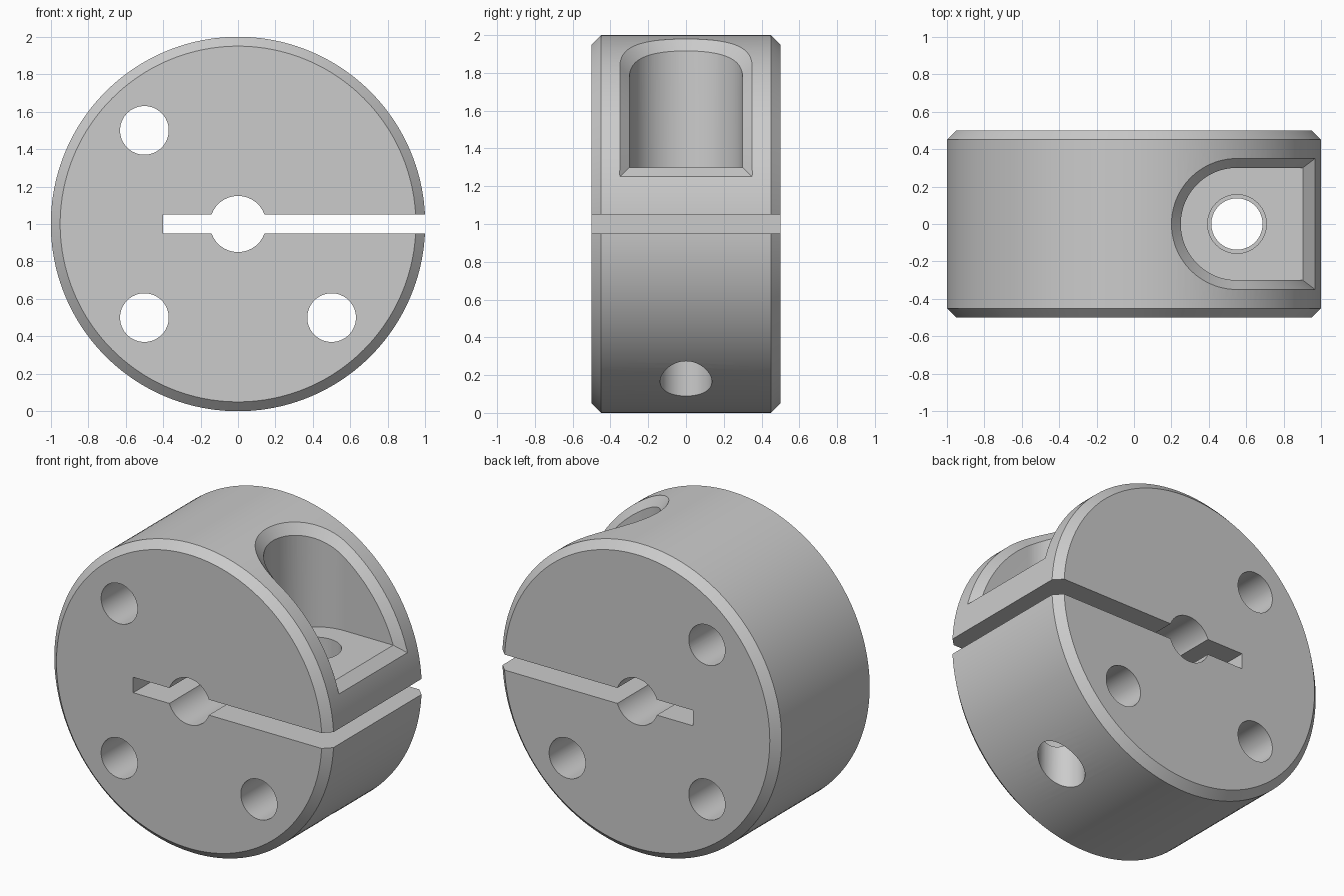
import bpy, bmesh, math
from mathutils import Matrix, Vector

cube = bpy.data.objects.get("Cube")
if cube:
    bpy.data.objects.remove(cube, do_unlink=True)

grey = bpy.data.materials.new("machined_grey")
grey.use_nodes = True
colour = (0.6, 0.6, 0.6, 1)
grey.diffuse_color = colour
grey.node_tree.nodes["Principled BSDF"].inputs["Base Color"].default_value = colour

CENTRE_Z = 1.0
SCREW_X = 0.55
POCKET_R = 0.30
POCKET_FLOOR = 1.30
CHAMFER = 0.05


def finish(name, bm):
    bmesh.ops.recalc_face_normals(bm, faces=bm.faces)
    mesh = bpy.data.meshes.new(name)
    bm.to_mesh(mesh)
    bm.free()
    mesh.materials.append(grey)
    obj = bpy.data.objects.new(name, mesh)
    bpy.context.collection.objects.link(obj)
    return obj


def cylinder(name, radius, start, end, segments=64):
    """Cylinder between two points."""
    start, end = Vector(start), Vector(end)
    axis = end - start
    turn = Vector((0, 0, 1)).rotation_difference(axis).to_matrix().to_4x4()
    bm = bmesh.new()
    bmesh.ops.create_cone(bm, cap_ends=True, segments=segments, radius1=radius,
                          radius2=radius, depth=axis.length,
                          matrix=Matrix.Translation((start + end) / 2) @ turn)
    return finish(name, bm)


def box(name, low, high):
    low, high = Vector(low), Vector(high)
    bm = bmesh.new()
    bmesh.ops.create_cube(bm, size=1, matrix=Matrix.Translation((low + high) / 2)
                          @ Matrix.Diagonal((*(high - low), 1)))
    return finish(name, bm)


def strip_solid(name, lower, upper):
    """Solid mirrored in y between two matching rows of (x, y, z) points."""
    bm = bmesh.new()
    rows = [[bm.verts.new((x, s * y, z)) for x, y, z in row]
            for row in (lower, upper) for s in (1, -1)]
    a, b, c, d = rows
    for i in range(len(lower) - 1):
        for p, q in ((a, b), (c, d), (a, c), (b, d)):
            bm.faces.new((p[i], p[i + 1], q[i + 1], q[i]))
    for i in (0, -1):
        bm.faces.new((a[i], b[i], d[i], c[i]))
    bmesh.ops.remove_doubles(bm, verts=bm.verts, dist=1e-6)
    bmesh.ops.dissolve_degenerate(bm, edges=bm.edges, dist=1e-6)
    return finish(name, bm)


def arc(radius, steps=32):
    """Half of the rounded pocket end, from near its tip to its side."""
    for i in range(steps + 1):
        t = math.pi - (i + 0.5) / (steps + 0.5) * math.pi / 2
        yield SCREW_X + radius * math.cos(t), radius * math.sin(t)


def rim(offset, radius, steps=24):
    """Pocket outline laid on a cylinder of the given radius."""
    r = POCKET_R + offset
    end = math.sqrt(radius ** 2 - (POCKET_FLOOR - offset - CENTRE_Z) ** 2)
    plan = list(arc(r))
    plan += [(SCREW_X + (end - SCREW_X) * i / steps, r) for i in range(1, steps + 1)]
    return [Vector((x, y, CENTRE_Z + math.sqrt(radius ** 2 - x * x))) for x, y in plan]


# Round body with chamfered end faces
collar = cylinder("clamp_collar", 1, (0, -0.5, CENTRE_Z), (0, 0.5, CENTRE_Z), 160)
bm = bmesh.new()
bm.from_mesh(collar.data)
end_edges = [e for e in bm.edges if abs(e.verts[0].co.y - e.verts[1].co.y) < 0.01]
bmesh.ops.bevel(bm, geom=end_edges, offset=CHAMFER, segments=1, affect='EDGES')
bm.to_mesh(collar.data)
bm.free()

# Bore, clamping slit and three through holes
cutters = [cylinder("bore_cutter", 0.15, (0, -1, CENTRE_Z), (0, 1, CENTRE_Z)),
           box("slit_cutter", (-0.4, -1, 0.95), (1.5, 1, 1.05))]
for x, z in ((-0.5, 1.5), (-0.5, 0.5), (0.5, 0.5)):
    cutters.append(cylinder("hole_cutter", 0.13, (x, -1, z), (x, 1, z)))

# Clamping screw: clearance hole above the slit, tapped hole below
cutters.append(cylinder("clearance_cutter", 0.157, (SCREW_X, 0, 1), (SCREW_X, 0, 1.5)))
cutters.append(cylinder("tapped_cutter", 0.137, (SCREW_X, 0, -0.2), (SCREW_X, 0, 1)))

# Screw head pocket, open at the top and side
plan = list(arc(POCKET_R)) + [(1.5, POCKET_R)]
cutters.append(strip_solid("pocket_cutter", [(x, y, POCKET_FLOOR) for x, y in plan],
                           [(x, y, 2.3) for x, y in plan]))

# Chamfer around the pocket mouth, extended past both rims
inner, outer = rim(0, 1 - CHAMFER), rim(CHAMFER, 1)
cutters.append(strip_solid("pocket_chamfer_cutter",
                           [p.lerp(q, -0.1) for p, q in zip(inner, outer)],
                           [p.lerp(q, 1.5) for p, q in zip(inner, outer)]))

# Cut the body, then drop the cutters
bpy.context.view_layer.objects.active = collar
for cutter in cutters:
    mod = collar.modifiers.new(cutter.name, 'BOOLEAN')
    mod.operation = 'DIFFERENCE'
    mod.solver = 'EXACT'
    mod.object = cutter
    bpy.ops.object.modifier_apply(modifier=mod.name)
for cutter in cutters:
    bpy.data.objects.remove(cutter, do_unlink=True)

bpy.ops.object.select_all(action='DESELECT')
collar.select_set(True)
bpy.ops.object.shade_smooth_by_angle(angle=math.radians(25))
